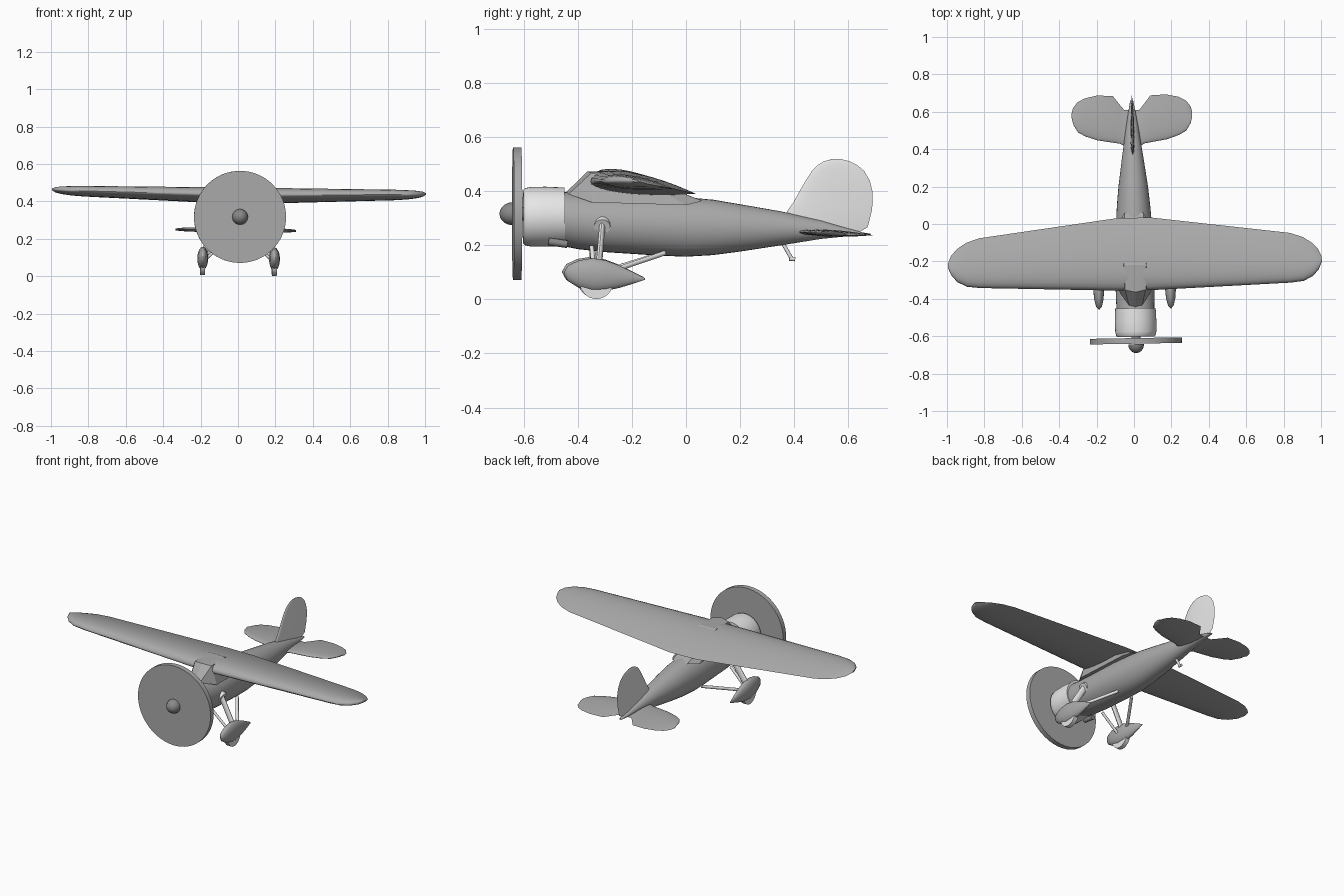
import bpy, bmesh, math
from mathutils import Vector, Matrix

cube = bpy.data.objects.get("Cube")
if cube:
    bpy.data.objects.remove(cube, do_unlink=True)


def material(name, v):
    m = bpy.data.materials.new(name)
    m.use_nodes = True
    m.diffuse_color = (v, v, v, 1)
    m.node_tree.nodes["Principled BSDF"].inputs["Base Color"].default_value = (v, v, v, 1)
    return m


GREY = material("mid grey", 0.4)
LIGHT = material("light grey", 0.8)
DARK = material("dark grey", 0.25)

# The aircraft sits with a slight yaw and roll
POSE = (Matrix.Translation((-0.004, 0, 0)) @ Matrix.Rotation(math.radians(1), 4, 'Z')
        @ Matrix.Rotation(math.radians(0.7), 4, 'Y'))


def finish(name, bm, mat, angle=35):
    bmesh.ops.recalc_face_normals(bm, faces=bm.faces)
    me = bpy.data.meshes.new(name)
    bm.to_mesh(me)
    bm.free()
    me.transform(POSE)
    me.materials.append(mat)
    ob = bpy.data.objects.new(name, me)
    bpy.context.collection.objects.link(ob)
    bpy.ops.object.select_all(action='DESELECT')
    ob.select_set(True)
    bpy.context.view_layer.objects.active = ob
    bpy.ops.object.shade_smooth_by_angle(angle=math.radians(angle))
    return ob


def loft(name, rings, mat, angle=35):
    """Skin a list of point rings and cap both ends."""
    bm = bmesh.new()
    rows = [[bm.verts.new(p) for p in r] for r in rings]
    n = len(rows[0])
    for a, b in zip(rows, rows[1:]):
        for i in range(n):
            j = (i + 1) % n
            bm.faces.new((a[i], a[j], b[j], b[i]))
    bm.faces.new(rows[0])
    bm.faces.new(rows[-1])
    return finish(name, bm, mat, angle)


def body(name, stations, mat, x=0, n=32, angle=35):
    """Elliptical sections along y: (y, bottom, top, half width)."""
    rings = []
    for y, lo, hi, w in stations:
        rings.append([Vector((x + w * math.cos(2 * math.pi * i / n), y,
                              (lo + hi) / 2 + (hi - lo) / 2 * math.sin(2 * math.pi * i / n)))
                      for i in range(n)])
    return loft(name, rings, mat, angle)


def foil(name, stations, mat, place, upper=0.5, n=28):
    """Aerofoil sections: (span, lead y, trail y, lead z, trail z, thickness)."""
    rings = []
    for s, y0, y1, z0, z1, t in stations:
        ring = []
        for i in range(n):
            a = 2 * math.pi * i / n
            u = (1 - math.cos(a)) / 2
            h = t * math.sqrt(u) * (1 - u) / 0.385
            h *= upper if a < math.pi else upper - 1
            ring.append(place(s, y0 + (y1 - y0) * u, z0 + (z1 - z0) * u + h))
        rings.append(ring)
    return loft(name, rings, mat, 50)


def rod(name, a, b, r, mat, segs=16, wide=1.0):
    """Cylinder between two points, optionally widened along y."""
    a, b = Vector(a), Vector(b)
    d = b - a
    bm = bmesh.new()
    bmesh.ops.create_cone(bm, cap_ends=True, segments=segs, radius1=r, radius2=r, depth=d.length)
    bm.transform(Matrix.Translation((a + b) / 2) @ Matrix.Diagonal((1, 1, 1, 1))
                 @ d.to_track_quat('Z', 'Y').to_matrix().to_4x4()
                 @ Matrix.Diagonal((1, wide, 1, 1)))
    return finish(name, bm, mat)


def both_ways(half):
    """Mirror span stations to the other side."""
    return [(-s[0],) + s[1:] for s in reversed(half)] + half


# Fuselage
body("fuselage", [
    (-0.47, 0.2, 0.4, 0.1), (-0.4, 0.186, 0.392, 0.103), (-0.3, 0.175, 0.386, 0.104),
    (-0.1, 0.162, 0.384, 0.101), (0.0, 0.158, 0.378, 0.096), (0.1, 0.164, 0.369, 0.089),
    (0.2, 0.177, 0.352, 0.079), (0.35, 0.2, 0.326, 0.058), (0.5, 0.224, 0.293, 0.036),
    (0.6, 0.234, 0.263, 0.019), (0.66, 0.238, 0.246, 0.008)], GREY)

# Engine cowling with a rounded open lip, and the engine face inside
body("cowling", [(y, 0.306 - r, 0.306 + r, r) for y, r in (
    (-0.45, 0.1), (-0.45, 0.108), (-0.52, 0.111), (-0.575, 0.11), (-0.595, 0.106),
    (-0.603, 0.099), (-0.6, 0.092), (-0.57, 0.088))], LIGHT, n=40)
body("engine_face", [(y, 0.306 - r, 0.306 + r, r) for y, r in (
    (-0.55, 0.087), (-0.575, 0.087))], DARK)

# Propeller disc, shaft and spinner
rod("propeller_disc", (0, -0.64, 0.317), (0, -0.61, 0.317), 0.246, GREY, 64)
rod("propeller_shaft", (0, -0.62, 0.317), (0, -0.56, 0.317), 0.025, DARK)
body("spinner", [(-0.643 - 0.047 * math.sin(a), 0.317 - r, 0.317 + r, r)
                 for a in [math.radians(d) for d in range(0, 90, 11)]
                 for r in [0.042 * math.cos(a)]], DARK, n=24)

# Wing in one piece with rounded tips
wing = [
    (0.09, -0.355, 0.033, 0.435, 0.392, 0.078), (0.83, -0.328, -0.062, 0.446, 0.42, 0.052),
    (0.9, -0.32, -0.085, 0.447, 0.425, 0.046), (0.95, -0.295, -0.118, 0.449, 0.431, 0.037),
    (0.982, -0.26, -0.153, 0.451, 0.438, 0.026), (0.999, -0.22, -0.192, 0.452, 0.448, 0.009)]
foil("wing", both_ways(wing), GREY, lambda s, y, z: Vector((s, y, z)), 0.66)

# Tailplane and fin
tail = [
    (0.0, 0.41, 0.6), (0.04, 0.415, 0.61), (0.065, 0.43, 0.64), (0.1, 0.436, 0.686),
    (0.185, 0.45, 0.69), (0.25, 0.472, 0.676), (0.29, 0.495, 0.656),
    (0.314, 0.535, 0.625), (0.322, 0.57, 0.597)]
tail = [(s, a, b, 0.25, 0.24, 0.1 * (b - a)) for s, a, b in tail]
foil("tailplane", both_ways(tail[1:]), GREY, lambda s, y, z: Vector((s, y, z)))
fin = [
    (0.25, 0.37, 0.643), (0.267, 0.37, 0.672), (0.325, 0.373, 0.687), (0.36, 0.398, 0.691),
    (0.4, 0.42, 0.69), (0.44, 0.443, 0.68), (0.474, 0.465, 0.66), (0.497, 0.487, 0.634),
    (0.511, 0.51, 0.605), (0.519, 0.54, 0.575)]
foil("fin", [(s, a, b, 0, 0, 0.07 * (b - a)) for s, a, b in fin], LIGHT,
     lambda s, y, z: Vector((z, y, s)))

# Faceted cabin with a pointed windscreen, faired into the wing
bm = bmesh.new()
bm.verts.new((0, -0.445, 0.395))
bm.verts.new((0, -0.365, 0.474))
for side in (-1, 1):
    for x, y, z in ((0.035, -0.435, 0.39), (0.092, -0.35, 0.36), (0.055, -0.352, 0.468),
                    (0.06, -0.22, 0.474), (0.09, 0.0, 0.35), (0.05, 0.06, 0.365)):
        bm.verts.new((side * x, y, z))
bmesh.ops.convex_hull(bm, input=bm.verts)
finish("cabin", bm, GREY, 20)

# Landing gear and exhaust pipes
for side, label in ((1, "left"), (-1, "right")):
    wx = 0.192 * side
    body(label + "_wheel_fairing", [
        (-0.455, 0.097, 0.103, 0.002), (-0.44, 0.07, 0.128, 0.015), (-0.4, 0.045, 0.147, 0.025),
        (-0.35, 0.031, 0.155, 0.029), (-0.3, 0.034, 0.147, 0.028), (-0.25, 0.045, 0.128, 0.021),
        (-0.2, 0.06, 0.104, 0.012), (-0.155, 0.075, 0.081, 0.002)], GREY, x=wx, n=20, angle=50)
    rod(label + "_wheel", (wx - 0.013, -0.335, 0.065), (wx + 0.013, -0.335, 0.065),
        0.061, LIGHT, 32)
    rod(label + "_main_strut", (0.09 * side, -0.31, 0.29), (0.185 * side, -0.325, 0.13),
        0.011, LIGHT, wide=1.7)
    rod(label + "_strut_socket", (0.085 * side, -0.31, 0.282), (0.108 * side, -0.312, 0.27),
        0.03, LIGHT)
    rod(label + "_front_brace", (0.065 * side, -0.35, 0.195), (0.18 * side, -0.34, 0.085),
        0.008, LIGHT)
    rod(label + "_rear_brace", (0.05 * side, -0.08, 0.172), (0.18 * side, -0.27, 0.11),
        0.009, LIGHT)
    rod(label + "_exhaust", (0.075 * side, -0.51, 0.215), (0.075 * side, -0.44, 0.205),
        0.014, DARK)

# Tail skid
rod("tail_skid_leg", (0, 0.36, 0.205), (0, 0.39, 0.152), 0.007, LIGHT)
rod("tail_skid_foot", (0, 0.382, 0.151), (0, 0.404, 0.149), 0.008, LIGHT)
